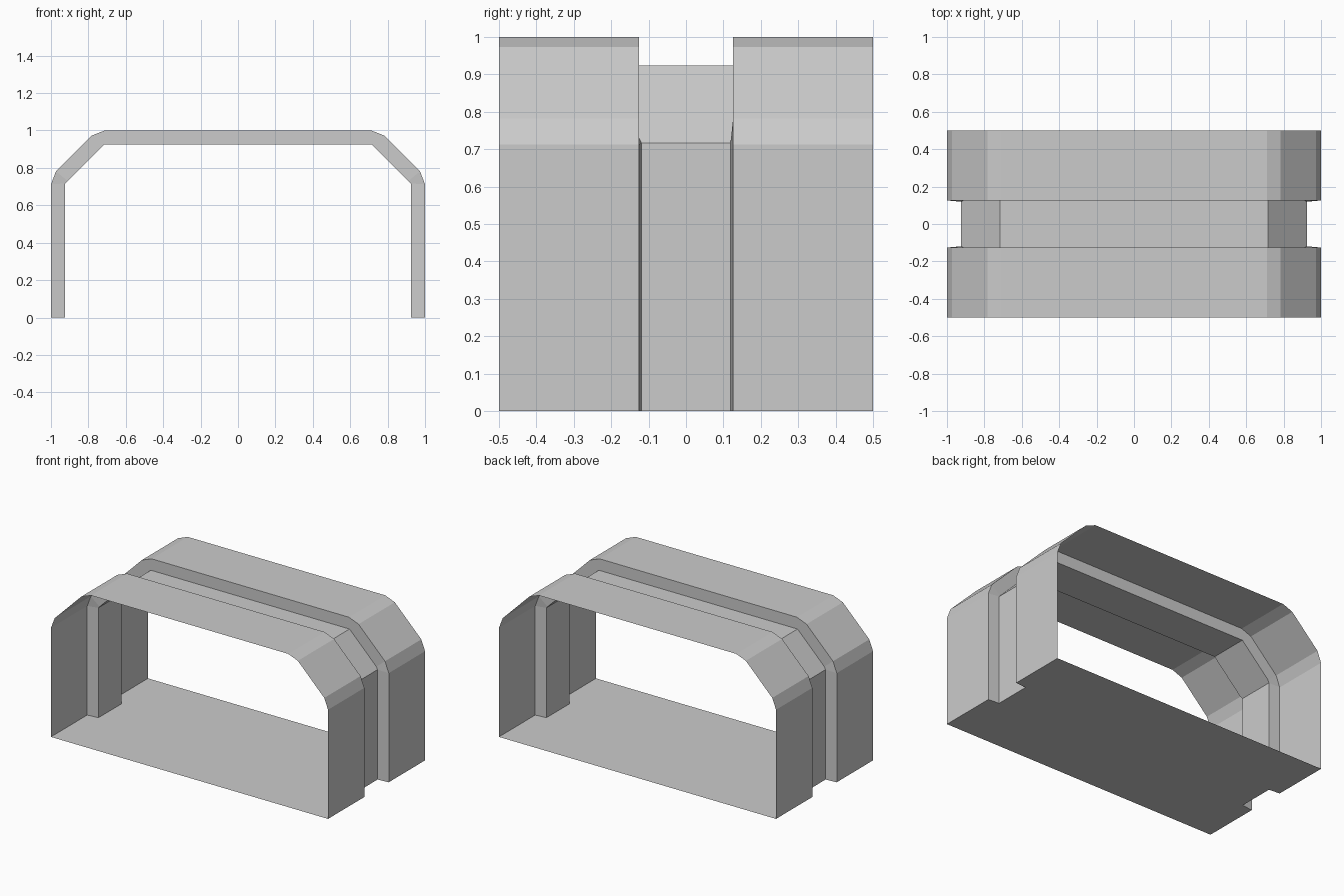
import bpy
import bmesh

cube = bpy.data.objects.get("Cube")
if cube:
    bpy.data.objects.remove(cube, do_unlink=True)

grey = bpy.data.materials.new("light grey")
grey.use_nodes = True
GREY = (0.6, 0.6, 0.6, 1)
grey.diffuse_color = GREY
grey.node_tree.nodes["Principled BSDF"].inputs["Base Color"].default_value = GREY

DEPTH = 0.5       # half depth of the arch
GROOVE = 0.126    # half width of the groove
FOOT = 0.119      # half width of the groove at its inner upright edge

# Right half of each arch profile, from the ground up: (x, z, groove half width)
outer = [(1, 0, GROOVE), (1, 0.712, GROOVE), (0.973, 0.782, GROOVE),
         (0.782, 0.973, GROOVE), (0.712, 1, GROOVE)]
inner = [(0.924, 0, FOOT), (0.924, 0.717, FOOT), (0.911, 0.73, GROOVE),
         (0.717, 0.924, GROOVE), (0.717, 0.924, GROOVE)]


def arch(half, side, depth=None):
    """Full arch of points at one depth, mirrored across x."""
    right = [(x, side * (depth or w), z) for x, z, w in half]
    return right + [(-x, y, z) for x, y, z in reversed(right)]


def finish(name, bm):
    bmesh.ops.remove_doubles(bm, verts=bm.verts, dist=0.0001)
    bmesh.ops.recalc_face_normals(bm, faces=bm.faces)
    mesh = bpy.data.meshes.new(name)
    bm.to_mesh(mesh)
    bm.free()
    mesh.materials.append(grey)
    obj = bpy.data.objects.new(name, mesh)
    bpy.context.collection.objects.link(obj)
    return obj


# Arched shell, skinned from front to back through the recessed groove
stations = [arch(outer, -1, DEPTH), arch(outer, -1), arch(inner, -1),
            arch(inner, 1), arch(outer, 1), arch(outer, 1, DEPTH)]
bm = bmesh.new()
rows = [[bm.verts.new(p) for p in s] for s in stations]
for a, b in zip(rows, rows[1:]):
    for i in range(len(a) - 1):
        bm.faces.new((a[i], a[i + 1], b[i + 1], b[i]))
shell = finish("arched_shell", bm)

# Make sure the open shell faces outward
top = max(shell.data.polygons, key=lambda p: p.center.z)
if top.normal.z < 0:
    shell.data.flip_normals()

# Floor sheet, notched where the groove meets the ground
bm = bmesh.new()
outline = [s[0] for s in stations] + [s[-1] for s in reversed(stations)]
bm.faces.new([bm.verts.new(p) for p in outline])
floor = finish("floor_sheet", bm)
if floor.data.polygons[0].normal.z > 0:
    floor.data.flip_normals()
